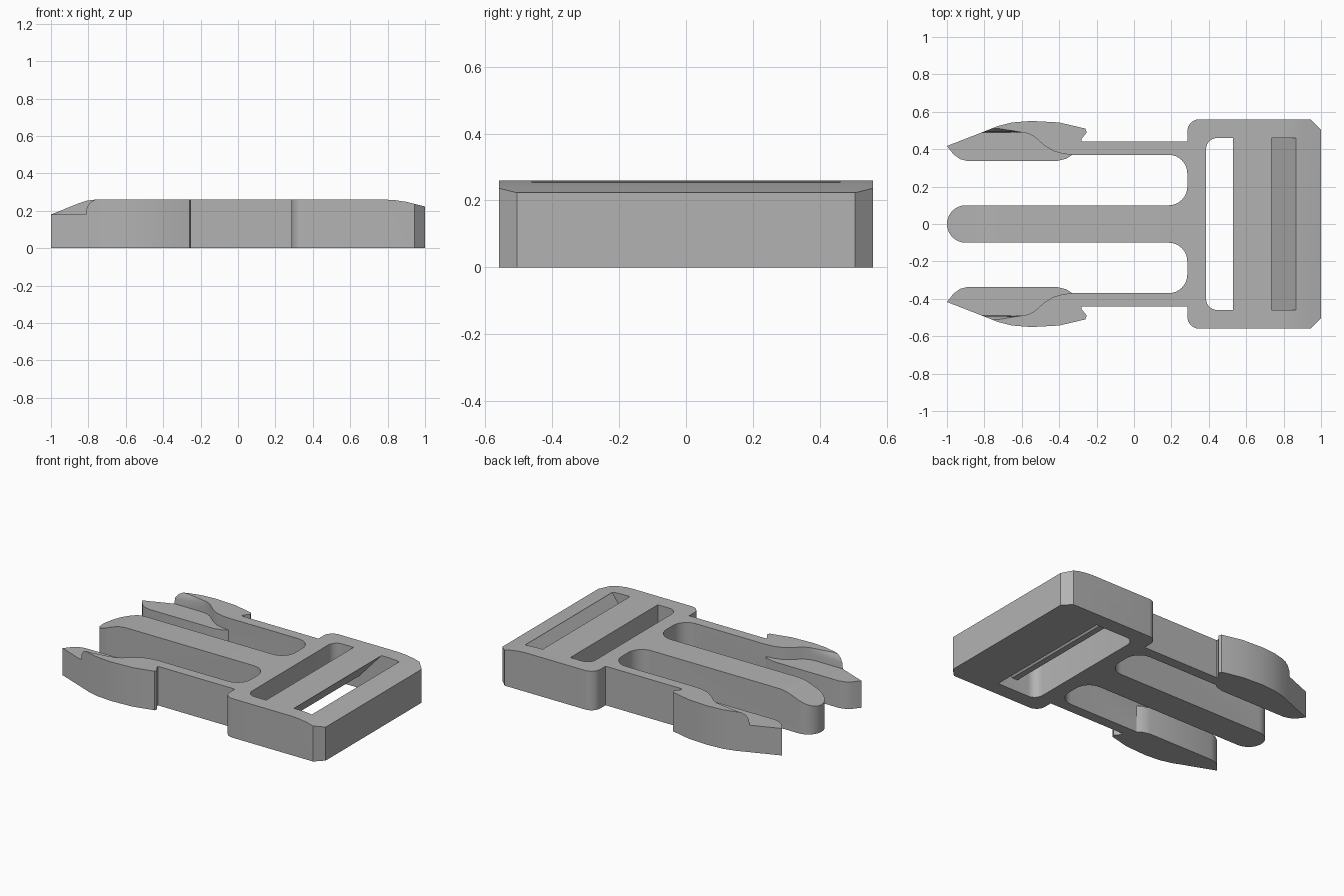
import bpy
import bmesh
from math import cos, sin, radians

if "Cube" in bpy.data.objects:
    bpy.data.objects.remove(bpy.data.objects["Cube"], do_unlink=True)

HEIGHT = 0.26

plastic = bpy.data.materials.new("grey_plastic")
plastic.use_nodes = True
plastic.diffuse_color = (0.45, 0.45, 0.45, 1)
plastic.node_tree.nodes["Principled BSDF"].inputs["Base Color"].default_value = (0.45, 0.45, 0.45, 1)


def arc(cx, cy, r, start, end, steps=8):
    angles = [radians(start + (end - start) * i / steps) for i in range(steps + 1)]
    return [(cx + r * cos(a), cy + r * sin(a)) for a in angles]


def loft(name, rings):
    """Closed solid through rings that have equal point counts."""
    bm = bmesh.new()
    loops = [[bm.verts.new(p) for p in ring] for ring in rings]
    bm.faces.new(loops[0])
    bm.faces.new(loops[-1])
    n = len(loops[0])
    for a, b in zip(loops, loops[1:]):
        for i in range(n):
            j = (i + 1) % n
            bm.faces.new((a[i], a[j], b[j], b[i]))
    bmesh.ops.recalc_face_normals(bm, faces=bm.faces)
    mesh = bpy.data.meshes.new(name)
    bm.to_mesh(mesh)
    bm.free()
    mesh.materials.append(plastic)
    obj = bpy.data.objects.new(name, mesh)
    bpy.context.collection.objects.link(obj)
    return obj


def along_y(name, profile, half):
    return loft(name, [[(x, y, z) for x, z in profile] for y in (-half, half)])


def cut(target, cutter):
    bpy.context.view_layer.objects.active = target
    mod = target.modifiers.new("cut", "BOOLEAN")
    mod.operation = "DIFFERENCE"
    mod.solver = "EXACT"
    mod.object = cutter
    bpy.ops.object.modifier_apply(modifier=mod.name)
    bpy.data.objects.remove(cutter, do_unlink=True)


# Half outline: guide prong, side arm with barbed hook, strap frame
half = arc(-0.9, 0, 0.1, 180, 90)
half += arc(0.185, 0.2, 0.1, -90, 0) + arc(0.185, 0.27, 0.1, 0, 90)
half += [(-0.33, 0.37), (-0.36, 0.35), (-0.41, 0.337), (-0.89, 0.337),
         (-0.93, 0.347), (-0.965, 0.372), (-1, 0.417)]
half += [(-0.8, 0.495), (-0.73, 0.523), (-0.65, 0.543), (-0.55, 0.551),
         (-0.4, 0.543), (-0.26, 0.51), (-0.252, 0.49), (-0.28, 0.455), (-0.28, 0.44)]
half += [(0.285, 0.44)] + arc(0.35, 0.495, 0.065, 180, 90) + [(0.945, 0.56), (1, 0.505)]
outline = half + [(x, -y) for x, y in reversed(half[1:])]
body = loft("buckle_body", [[(x, y, z) for x, y in outline] for z in (0, HEIGHT)])

# Strap opening with a sloping rear wall and two rounded corners
opening = along_y("opening_cutter", [(0.385, -0.1), (0.61, -0.1), (0.68, 0),
                                     (0.865, 0.25), (0.88, 0.4), (0.385, 0.4)], 0.46)
bm = bmesh.new()
bm.from_mesh(opening.data)
corners = [e for e in bm.edges if all(v.co.x < 0.39 for v in e.verts)
           and abs(e.verts[0].co.z - e.verts[1].co.z) > 0.3]
bmesh.ops.bevel(bm, geom=corners, offset=0.06, segments=6, profile=0.5, affect="EDGES")
bm.to_mesh(opening.data)
bm.free()
cut(body, opening)

# Rounded-down rear edge of the frame
cut(body, along_y("rear_slope_cutter", [(0.78, 0.2605), (0.84, 0.257), (0.9, 0.248), (1, 0.223),
                                        (1.1, 0.198), (1.1, 0.4), (0.78, 0.4)], 0.8))

# Sloped tip of the guide prong
cut(body, along_y("prong_slope_cutter", [(-1.1, 0.14), (-1, 0.18), (-0.86, 0.237), (-0.81, 0.254),
                                         (-0.76, 0.2605), (-0.76, 0.4), (-1.1, 0.4)], 0.2))

# Lowered inner ledge on each hook, with a rounded step at the tip
step = [(-0.8, 0.49), (-0.6, 0.49), (-0.565, 0.483), (-0.53, 0.465), (-0.48, 0.42),
        (-0.43, 0.39), (-0.38, 0.375), (-0.325, 0.3695)]
for side in (1, -1):
    rings = []
    for z, lift in ((0.18, 0), (0.22, 0.002), (0.245, 0.009), (0.26, 0.02), (0.3, 0.02)):
        ring = [(-1.1, 0.49 + lift), (-0.72, 0.49 + lift)] + step[1:]
        ring += [(-0.325, 0.3), (-1.1, 0.3)]
        rings.append([(x, side * y, z) for x, y in ring])
    cut(body, loft("ledge_cutter", rings))

# Slanted bar the strap wraps around
bar = along_y("strap_bar", [(0.53, 0.08), (0.57, 0.08), (0.735, HEIGHT), (0.53, HEIGHT)], 0.46)

for obj in (body, bar):
    bpy.ops.object.select_all(action="DESELECT")
    obj.select_set(True)
    bpy.context.view_layer.objects.active = obj
    bpy.ops.object.shade_smooth_by_angle(angle=radians(25))
